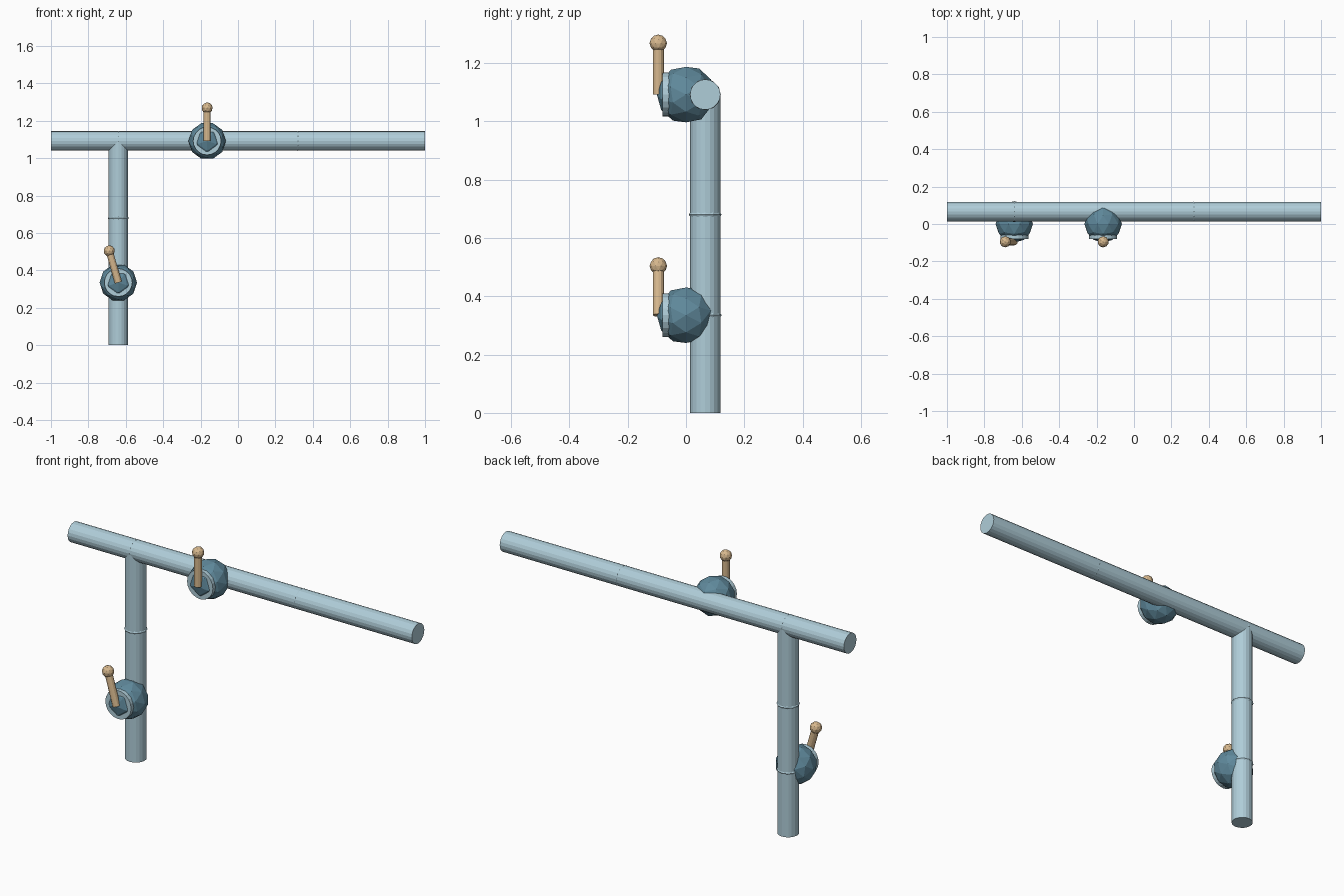
import bpy, math
from mathutils import Matrix, Vector

if "Cube" in bpy.data.objects:
    bpy.data.objects.remove(bpy.data.objects["Cube"])


def material(name, rgb):
    m = bpy.data.materials.new(name)
    m.diffuse_color = (*rgb, 1)
    m.use_nodes = True
    m.node_tree.nodes["Principled BSDF"].inputs["Base Color"].default_value = m.diffuse_color
    return m


PALE = material("pale blue metal", (0.43, 0.61, 0.69))
BLUE = material("slate blue", (0.115, 0.25, 0.33))
TAN = material("tan", (0.68, 0.48, 0.27))


def finish(name, mat):
    ob = bpy.context.object
    ob.name = name
    ob.data.materials.append(mat)
    return ob


def rod(name, a, b, radius, mat, sides=16):
    """Cylinder running from point a to point b."""
    a, b = Vector(a), Vector(b)
    axis = b - a
    bpy.ops.mesh.primitive_cylinder_add(
        vertices=sides, radius=radius, depth=axis.length, location=(a + b) / 2,
        rotation=axis.to_track_quat('Z', 'Y').to_euler())
    return finish(name, mat)


def ring(name, loc, rot, outer):
    """Slim joint ring barely standing proud of the pipe."""
    minor = 0.014
    bpy.ops.mesh.primitive_torus_add(
        location=loc, rotation=rot, major_radius=outer - minor,
        minor_radius=minor, major_segments=12, minor_segments=6)
    return finish(name, PALE)


PIPE_Y, PIPE_Z, PIPE_R = 0.066, 1.092, 0.052
DROP_X = -0.64

# Pipes
rod("horizontal_pipe", (-1, PIPE_Y, PIPE_Z), (1, PIPE_Y, PIPE_Z), PIPE_R, PALE, 20)
rod("vertical_pipe", (DROP_X, PIPE_Y, 0), (DROP_X, PIPE_Y, PIPE_Z), PIPE_R, PALE, 20)

# Joint rings
for x in (DROP_X, 0.32):
    ring("horizontal_joint", (x, PIPE_Y, PIPE_Z), (0, math.pi / 2, 0), 0.0535)
for z in (0.335, 0.68):
    ring("vertical_joint", (DROP_X, PIPE_Y, z), (0, 0, 0), 0.056)

# Turns the ball so that one pole faces the front
BALL_TURN = Matrix(((0, 1, 0), (0, 0, -1), (-1, 0, 0))).to_4x4()


def valve(name, x, z, tilt):
    # Faceted body
    bpy.ops.mesh.primitive_ico_sphere_add(subdivisions=2, radius=0.1)
    body = finish(name + "_body", BLUE)
    body.matrix_world = Matrix.Translation((x, 0, z)) @ BALL_TURN
    # Front collar
    rod(name + "_collar", (x, -0.08, z), (x, -0.052, z), 0.075, PALE, 20)
    # Lever and its knob
    base = Vector((x, -0.095, z))
    tip = base + Vector((-math.sin(tilt), 0, math.cos(tilt))) * 0.176
    rod(name + "_lever", base, tip, 0.019, TAN, 12)
    bpy.ops.mesh.primitive_ico_sphere_add(subdivisions=2, radius=0.03, location=tip)
    finish(name + "_knob", TAN)


valve("upper_valve", -0.165, PIPE_Z, 0)
valve("lower_valve", DROP_X, 0.335, math.radians(16))
